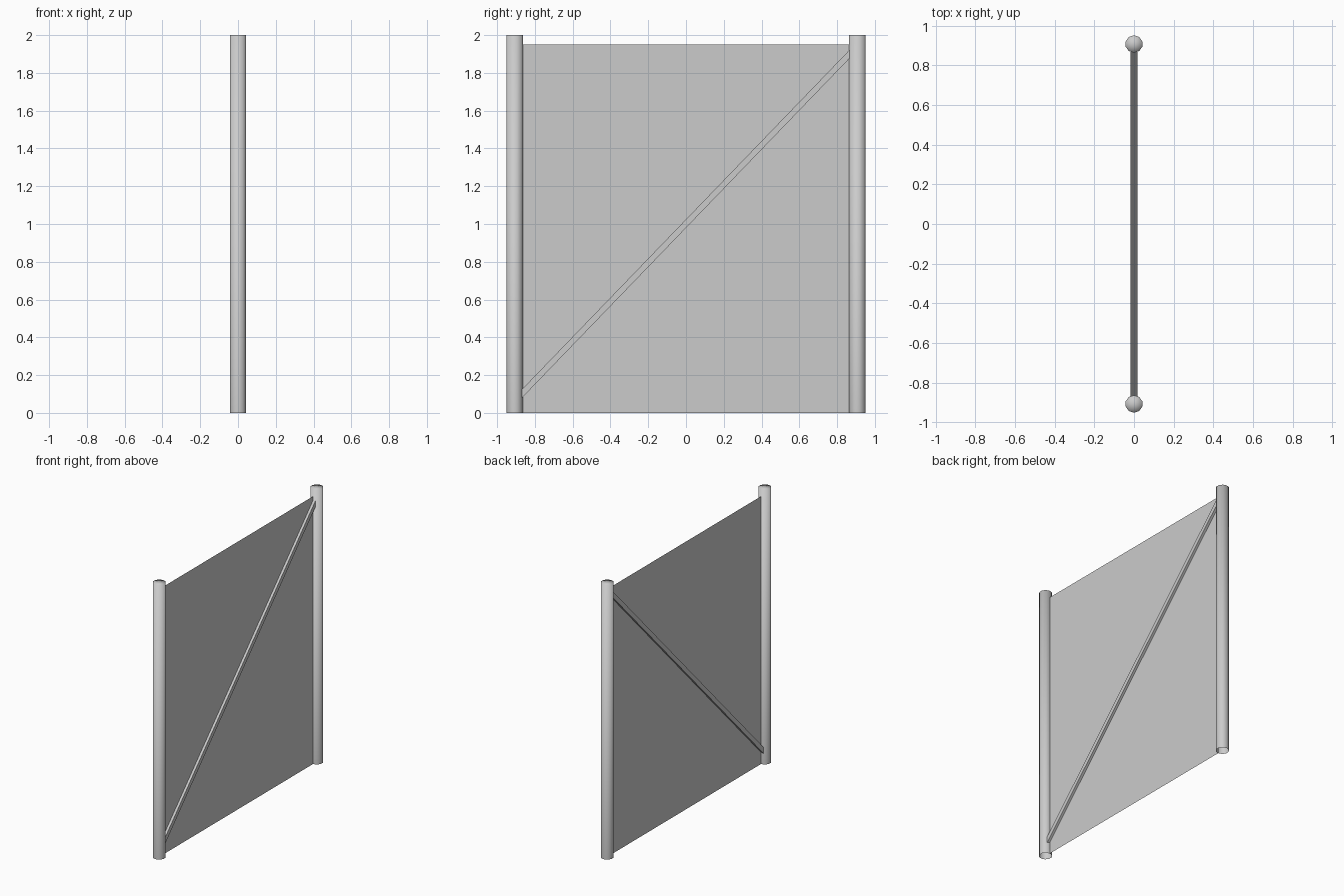
import bpy, bmesh, math

if "Cube" in bpy.data.objects:
    bpy.data.objects.remove(bpy.data.objects["Cube"])

R, POST_Y, H = 0.044, 0.907, 2.0


def make_object(name, bm, smooth=False):
    mesh = bpy.data.meshes.new(name)
    bm.to_mesh(mesh)
    bm.free()
    for p in mesh.polygons:
        p.use_smooth = smooth
    ob = bpy.data.objects.new(name, mesh)
    bpy.context.collection.objects.link(ob)
    return ob


def post(name, y):
    # ten-sided tube, fan cap on top, open underneath
    bm = bmesh.new()
    bmesh.ops.create_cone(bm, cap_ends=True, cap_tris=True, segments=10,
                          radius1=R, radius2=R, depth=H)
    bmesh.ops.translate(bm, verts=bm.verts, vec=(0, y, H / 2))
    bottom = [f for f in bm.faces if f.normal.z < -0.9]
    bmesh.ops.delete(bm, geom=bottom, context='FACES')
    return make_object(name, bm, True)


# two upright posts
post("front_post", -POST_Y)
post("back_post", POST_Y)

# thin sheet between the posts
w = POST_Y - R + 0.003
bm = bmesh.new()
bm.faces.new([bm.verts.new((0, y, z)) for y, z in
              ((-w, 0), (w, 0), (w, 1.95), (-w, 1.95))])
make_object("panel", bm)

# diagonal brace with upright end cuts
t = 0.018
bm = bmesh.new()
face = bm.faces.new([bm.verts.new((-t, y, z)) for y, z in
                     ((-0.87, 0.078), (0.866, 1.877), (0.866, 1.922), (-0.87, 0.123))])
ext = bmesh.ops.extrude_face_region(bm, geom=[face], use_keep_orig=True)
bmesh.ops.translate(bm, vec=(2 * t, 0, 0),
                    verts=[g for g in ext["geom"] if isinstance(g, bmesh.types.BMVert)])
bmesh.ops.recalc_face_normals(bm, faces=bm.faces)
make_object("diagonal_brace", bm)
